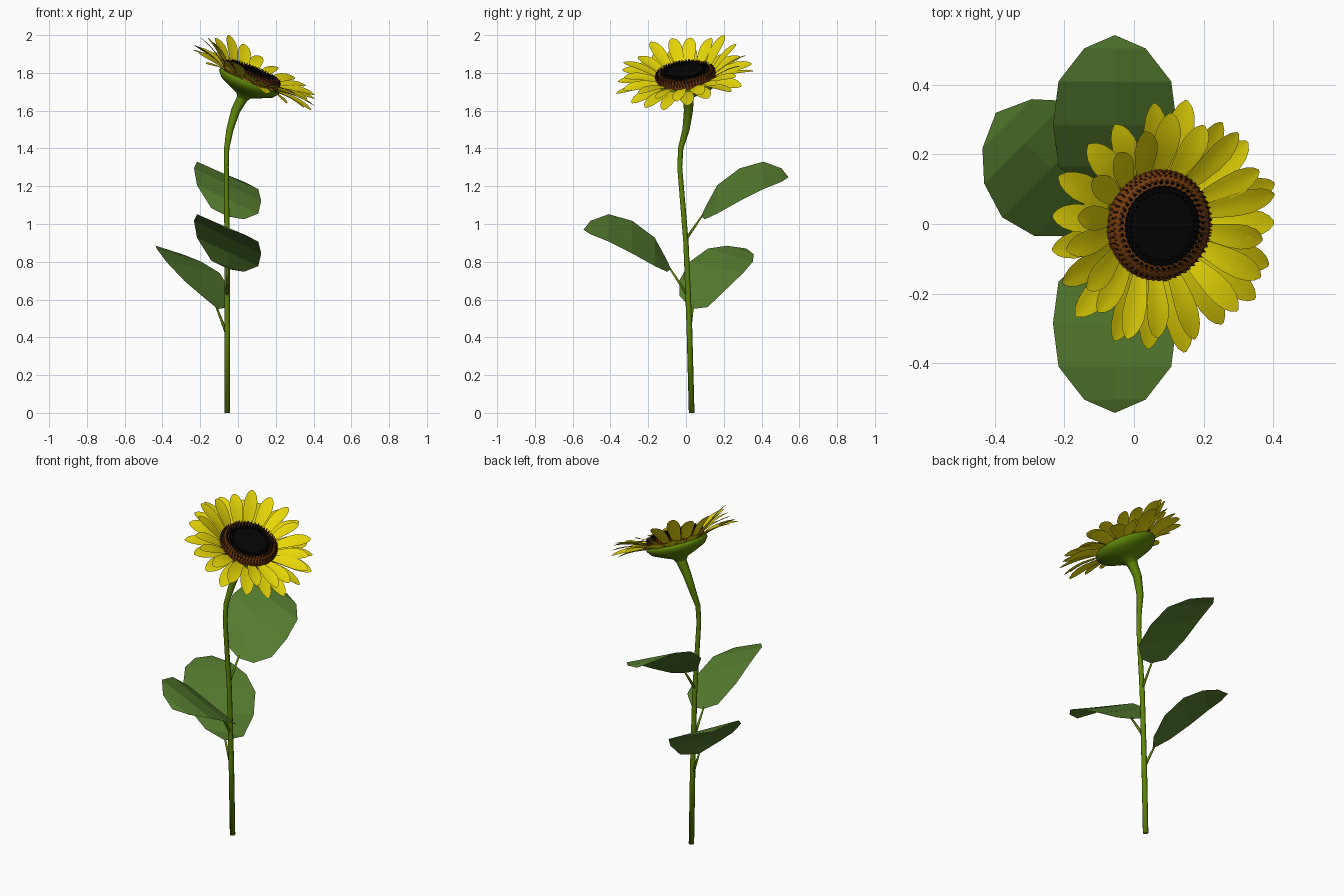
import bpy, math, random
from mathutils import Vector

if "Cube" in bpy.data.objects:
    bpy.data.objects.remove(bpy.data.objects["Cube"])

random.seed(4)


def mat(name, col):
    m = bpy.data.materials.new(name)
    m.diffuse_color = (*col, 1)
    m.use_nodes = True
    m.node_tree.nodes["Principled BSDF"].inputs["Base Color"].default_value = m.diffuse_color
    return m


YELLOW = mat("petal yellow", (0.80, 0.68, 0.002))
LEAF = mat("leaf green", (0.09, 0.20, 0.028))
STEM = mat("stem green", (0.11, 0.235, 0.002))
BROWN = mat("floret brown", (0.18, 0.045, 0.004))
BLACK = mat("seed black", (0.0015, 0.0015, 0.0015))


def make(name, verts, faces, mats, smooth=False, rule=None):
    me = bpy.data.meshes.new(name)
    me.from_pydata([tuple(v) for v in verts], [], faces)
    for m in mats:
        me.materials.append(m)
    for p in me.polygons:
        p.use_smooth = smooth
        if rule:
            p.material_index = rule(p)
    me.update()
    ob = bpy.data.objects.new(name, me)
    bpy.context.scene.collection.objects.link(ob)
    return ob


def tube(name, path, sides=8):
    """Tapered tube along (x, y, z, radius) points, with capped ends."""
    pts = [Vector(p[:3]) for p in path]
    verts, faces = [], []
    for i, p in enumerate(pts):
        d = (pts[min(i + 1, len(pts) - 1)] - pts[max(i - 1, 0)]).normalized()
        if i == 0 and p.z == 0:
            d = Vector((0, 0, 1))
        u = Vector((0, 1, 0.01)).cross(d).normalized() if abs(d.y) < 0.9 else Vector((1, 0, 0))
        v = d.cross(u)
        for k in range(sides):
            a = 2 * math.pi * k / sides
            verts.append(p + path[i][3] * (u * math.cos(a) + v * math.sin(a)))
    for i in range(len(pts) - 1):
        for k in range(sides):
            j = (k + 1) % sides
            faces.append((i * sides + k, i * sides + j, (i + 1) * sides + j, (i + 1) * sides + k))
    faces.append(tuple(reversed(range(sides))))
    faces.append(tuple(range((len(pts) - 1) * sides, len(pts) * sides)))
    return make(name, verts, faces, [STEM], True)


# Flower head frame: tilted towards +x and slightly to the front
AXIS = Vector((0.37, -0.10, 0.92)).normalized()
HX = (Vector((1, 0, 0)) - AXIS * AXIS.x).normalized()
HY = AXIS.cross(HX)
ORIGIN = Vector((0.062, 0.0, 1.76))


def head(r, a, h):
    return ORIGIN + HX * r * math.cos(a) + HY * r * math.sin(a) + AXIS * h


def lathe(name, prof, mats, sides=32, rule=None):
    n = len(prof)
    verts = [head(r, 2 * math.pi * k / sides, h) for r, h in prof for k in range(sides)]
    faces = [(i * sides + k, i * sides + (k + 1) % sides,
              (i + 1) * sides + (k + 1) % sides, (i + 1) * sides + k)
             for i in range(n - 1) for k in range(sides)]
    faces.append(tuple(range((n - 1) * sides, n * sides)))
    return make(name, verts, faces, mats, True, rule)


# Stem with thicker bent neck
tube("stem", [(-0.057, 0.03, 0, 0.015), (-0.057, 0.018, 0.45, 0.015), (-0.058, 0, 0.9, 0.014),
              (-0.062, -0.033, 1.3, 0.013), (-0.060, -0.028, 1.4, 0.014), (-0.043, 0.0, 1.5, 0.019),
              (-0.013, 0.013, 1.6, 0.024), (0.020, 0.012, 1.66, 0.029), (0.037, 0.008, 1.70, 0.04)])

# Green dish behind the head
lathe("receptacle", [(0.029, -0.105), (0.042, -0.085), (0.088, -0.066), (0.148, -0.038),
                     (0.172, -0.008), (0.168, 0.006), (0.14, 0.01)], [STEM])

# Seed disc: brown rim, black middle
lathe("seed_disc", [(0.155, 0.0), (0.16, 0.025), (0.15, 0.042), (0.116, 0.052),
                    (0.08, 0.056), (0.03, 0.05)], [BROWN, BLACK],
      rule=lambda p: int(((p.center - ORIGIN) - AXIS * (p.center - ORIGIN).dot(AXIS)).length < 0.115))


# Rings of small spiky florets
def florets(name, rings, m):
    verts, faces = [], []
    for r, h, count, size, height in rings:
        for k in range(count):
            a = 2 * math.pi * (k + r * 50) / count
            da = size / r
            b = len(verts)
            verts += [head(r - size, a, h), head(r, a - da, h), head(r + size, a, h),
                      head(r, a + da, h), head(r + size * 0.5, a, h + height)]
            faces += [(b + i, b + (i + 1) % 4, b + 4) for i in range(4)]
    make(name, verts, faces, [m])


florets("brown_florets", [(0.156, 0.025, 60, 0.006, 0.025), (0.144, 0.04, 56, 0.005, 0.022),
                          (0.130, 0.045, 50, 0.005, 0.022)], BROWN)
florets("black_florets", [(0.151, 0.04, 52, 0.0035, 0.022), (0.124, 0.047, 44, 0.006, 0.024),
                          (0.112, 0.05, 44, 0.006, 0.022), (0.098, 0.05, 40, 0.006, 0.022)], BLACK)


# Petals: two layers of curved blades, raised at the back and lower at the front right
WIDTHS = [(0, 0.55), (0.2, 0.78), (0.45, 0.98), (0.65, 1.0), (0.82, 0.8), (0.93, 0.5), (1, 0.1)]


def petals(name, count, r0, r1, h0, h1, swing, width, phase):
    verts, faces = [], []
    for k in range(count):
        a = 2 * math.pi * (k + phase + random.uniform(-0.15, 0.15)) / count
        low = math.cos(a + 0.5)
        tip = r1 + random.uniform(-0.018, 0.018) + 0.02 * low
        rise = h1 - swing * low + random.uniform(-0.02, 0.02)
        twist = random.uniform(-0.3, 0.3)
        b = len(verts)
        for t, w in WIDTHS:
            for s in (-1, -0.5, 0, 0.5, 1):
                y = s * w * width
                r = r0 + (tip - r0) * t
                h = h0 + (rise - h0) * t + 0.012 * math.sin(math.pi * t) + y * twist + abs(s) * w * 0.004
                c = head(r, a, h)
                verts.append(c + (HY * math.cos(a) - HX * math.sin(a)) * y)
        for i in range(len(WIDTHS) - 1):
            for j in range(4):
                q = b + i * 5 + j
                faces.append((q, q + 5, q + 6, q + 1))
    make(name, verts, faces, [YELLOW], True)


petals("outer_petals", 19, 0.14, 0.362, 0.0, 0.025, 0.02, 0.040, 0)
petals("inner_petals", 18, 0.145, 0.325, 0.012, 0.085, 0.06, 0.036, 0.5)


# Leaves: twelve-sided blades; rows are (along, half width, high edge z, low edge z)
def leaf(name, base, along, high, rows, tip, root):
    base, d, s = Vector(base), Vector((*along, 0)), Vector((*high, 0))
    up = Vector((0, 0, 1))
    verts = [base]
    for l, w, zh, zl in rows:
        c = base + d * l
        verts += [c + s * w + up * zh, c + up * (zh + zl) / 2, c - s * w + up * zl]
    verts.append(base + d * tip[0] + up * tip[1])
    e = len(verts) - 1
    faces = [(0, 1, 2), (0, 2, 3), (e, e - 2, e - 3), (e, e - 1, e - 2)]
    for i in range(len(rows) - 1):
        q = 1 + 3 * i
        faces += [(q, q + 3, q + 4, q + 1), (q + 1, q + 4, q + 5, q + 2)]
    # keep the top side facing up
    n = (verts[4] - verts[1]).cross(verts[5] - verts[1])
    if n.z < 0:
        faces = [f[::-1] for f in faces]
    make(name, verts, faces, [LEAF])
    tube(name + "_stalk", [(*root, 0.009), (*(base + d * 0.01 + up * 0.01), 0.005)], 6)


WIDE = [(0.02, 0.087, 0.045, -0.015), (0.085, 0.162, 0.165, 0.015), (0.205, 0.178, 0.255, 0.082),
        (0.33, 0.162, 0.29, 0.145), (0.425, 0.088, 0.255, 0.183)]
STEEP = [(0.015, 0.105, 0.07, 0.01), (0.08, 0.172, 0.15, 0.10), (0.185, 0.2, 0.25, 0.19),
         (0.29, 0.168, 0.32, 0.25), (0.365, 0.1, 0.335, 0.29)]
Q = math.sqrt(0.5)
leaf("front_leaf", (-0.055, -0.08, 0.762), (0, -1), (-1, 0), WIDE, (0.463, 0.208), (-0.058, 0.01, 0.62))
leaf("back_leaf", (-0.055, 0.08, 1.040), (0, 1), (-1, 0), WIDE, (0.463, 0.208), (-0.058, 0.0, 0.92))
leaf("side_leaf", (-0.107, 0.03, 0.55), (-Q, Q), (-Q, -Q), STEEP, (0.41, 0.32), (-0.06, 0.018, 0.42))
